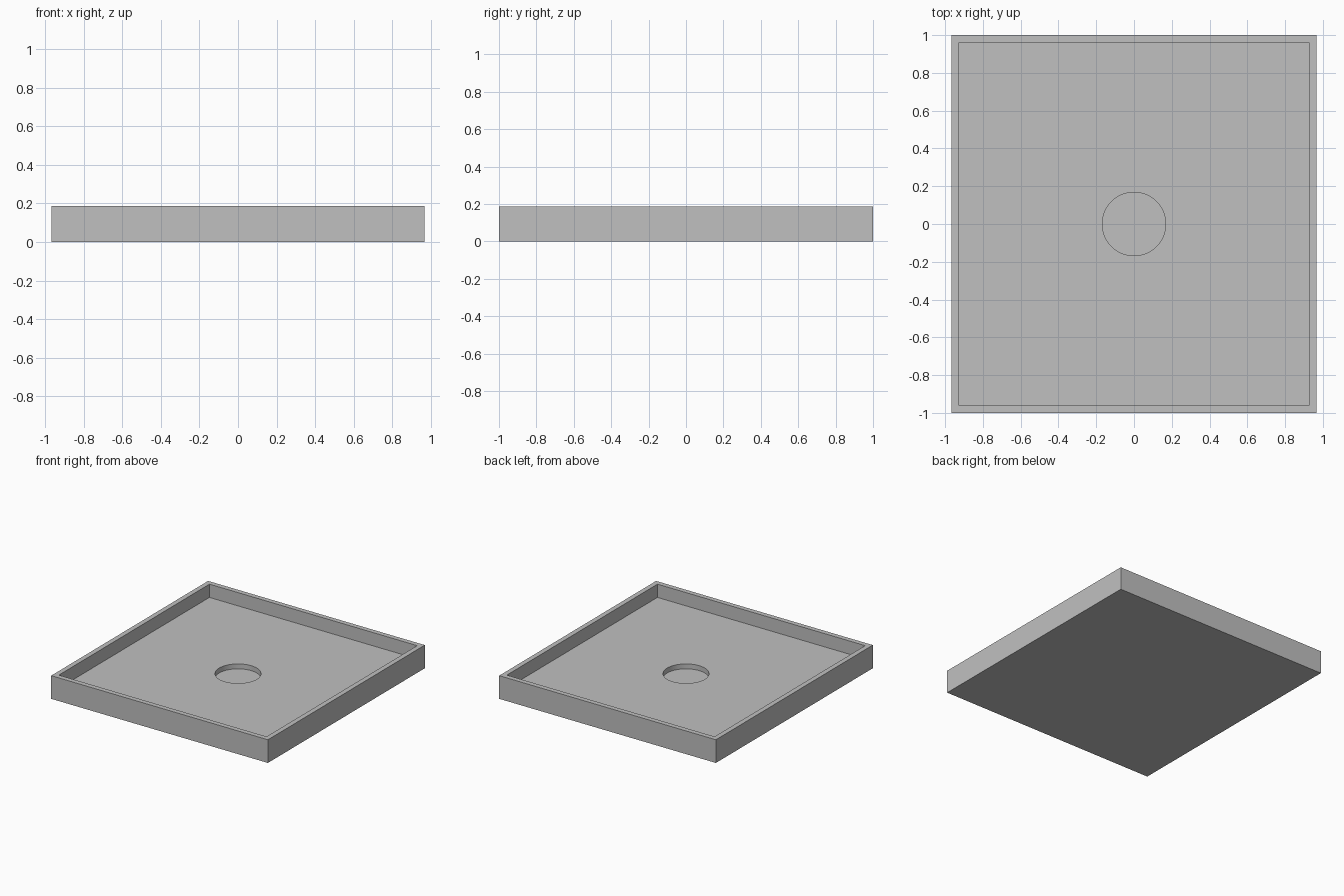
import bpy
import bmesh
import math

cube = bpy.data.objects.get("Cube")
if cube:
    bpy.data.objects.remove(cube, do_unlink=True)

WIDTH, LENGTH, HEIGHT = 1.934, 2.0, 0.187
WALL = 0.04
FLOOR_Z = 0.08
HOLE_RADIUS, HOLE_Z, HOLE_SIDES = 0.168, 0.04, 64

grey = bpy.data.materials.new("light grey")
grey.use_nodes = True
colour = (0.53, 0.53, 0.53, 1)
grey.diffuse_color = colour
grey.node_tree.nodes["Principled BSDF"].inputs["Base Color"].default_value = colour

bm = bmesh.new()


def rectangle(inset, z):
    x, y = WIDTH / 2 - inset, LENGTH / 2 - inset
    return [bm.verts.new((sx * x, sy * y, z))
            for sx, sy in ((-1, -1), (1, -1), (1, 1), (-1, 1))]


def circle(z):
    steps = [math.tau * i / HOLE_SIDES for i in range(HOLE_SIDES)]
    return [bm.verts.new((HOLE_RADIUS * math.cos(a), HOLE_RADIUS * math.sin(a), z))
            for a in steps]


def loop_pairs(loop):
    return list(zip(loop, loop[1:] + loop[:1]))


def skin(lower, upper):
    for (a, b), (c, d) in zip(loop_pairs(lower), loop_pairs(upper)):
        bm.faces.new((a, b, d, c))


# Outer walls, rim and inner walls
outer_bottom, outer_top = rectangle(0, 0), rectangle(0, HEIGHT)
inner_top, inner_floor = rectangle(WALL, HEIGHT), rectangle(WALL, FLOOR_Z)
skin(outer_bottom, outer_top)
skin(outer_top, inner_top)
skin(inner_top, inner_floor)
bm.faces.new(outer_bottom[::-1])

# Round recess in the floor
recess_top, recess_bottom = circle(FLOOR_Z), circle(HOLE_Z)
skin(recess_top, recess_bottom)
bm.faces.new(recess_bottom)

# Tray floor around the recess
edges = [bm.edges.get(pair) for loop in (inner_floor, recess_top)
         for pair in loop_pairs(loop)]
bmesh.ops.triangle_fill(bm, edges=edges, use_beauty=True, normal=(0, 0, 1))
bmesh.ops.recalc_face_normals(bm, faces=bm.faces[:])

mesh = bpy.data.meshes.new("tray")
bm.to_mesh(mesh)
bm.free()
mesh.materials.append(grey)
tray = bpy.data.objects.new("tray", mesh)
bpy.context.collection.objects.link(tray)

# Smooth recess wall with sharp corners
bpy.ops.object.select_all(action="DESELECT")
tray.select_set(True)
bpy.context.view_layer.objects.active = tray
bpy.ops.object.shade_smooth_by_angle(angle=math.radians(30))
